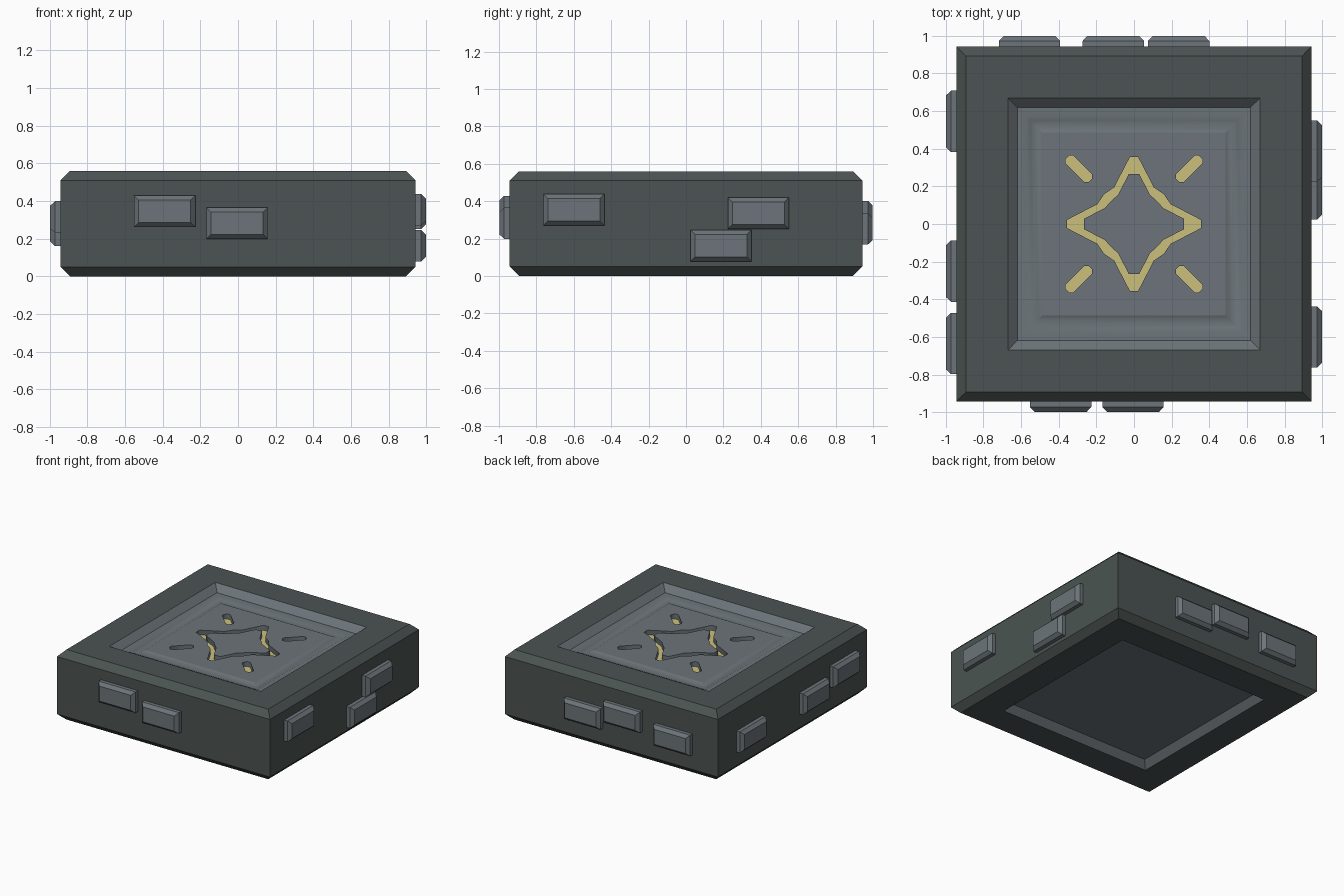
import bpy, bmesh, math
from mathutils import Matrix, Vector

if "Cube" in bpy.data.objects:
    bpy.data.objects.remove(bpy.data.objects["Cube"])


def material(name, rgb):
    m = bpy.data.materials.new(name)
    m.diffuse_color = (*rgb, 1)
    m.use_nodes = True
    m.node_tree.nodes["Principled BSDF"].inputs["Base Color"].default_value = m.diffuse_color
    return m


DARK = material("dark green grey stone", (0.070, 0.088, 0.084))
GREY = material("blue grey stone", (0.150, 0.175, 0.192))
GOLD = material("pale gold", (0.60, 0.53, 0.20))


def mesh_object(name, bm, mats):
    me = bpy.data.meshes.new(name)
    bm.to_mesh(me)
    bm.free()
    for m in mats:
        me.materials.append(m)
    ob = bpy.data.objects.new(name, me)
    bpy.context.collection.objects.link(ob)
    return ob


def loft(bm, rings):
    """Rectangular rings (half width, half depth, z, material of the band above)."""
    prev = None
    for hx, hy, z, mat in rings:
        cur = [bm.verts.new((sx * hx, sy * hy, z))
               for sx, sy in ((-1, -1), (1, -1), (1, 1), (-1, 1))]
        if prev:
            for i in range(4):
                j = (i + 1) % 4
                f = bm.faces.new((prev[i], prev[j], cur[j], cur[i]))
                f.material_index = prev_mat
        else:
            f = bm.faces.new(cur[::-1])
            f.material_index = mat
        prev, prev_mat = cur, mat
    return prev


# Block: bottom recess, chamfered body, top recess with a shallow groove
H, FLOOR, INNER = 0.56, 0.51, 0.485
profile = [(0.62, 0.05, 1), (0.67, 0, 0), (0.8925, 0, 0), (0.9425, 0.05, 0),
           (0.9425, H - 0.05, 0), (0.8925, H, 0), (0.67, H, 1), (0.62, FLOOR, 1),
           (0.575, FLOOR, 1), (0.55, FLOOR - 0.012, 1), (0.53, FLOOR - 0.015, 1),
           (0.51, FLOOR - 0.012, 1), (INNER, FLOOR, 1)]
bm = bmesh.new()
loft(bm, [(h, h, z, m) for h, z, m in profile])
block = mesh_object("block", bm, [DARK, GREY])
bpy.context.view_layer.objects.active = block
block.select_set(True)
bpy.ops.object.shade_smooth_by_angle(angle=math.radians(30))
block.select_set(False)


# Carved panel: flat filled outline with emblem-shaped holes
def turned(points, k):
    r = Matrix.Rotation(-k * math.pi / 2, 2)
    return [r @ Vector(p) for p in points]


star_outer = [(0.022, 0.355), (0.105, 0.195), (0.158, 0.158), (0.195, 0.105), (0.355, 0.022)]
star_inner = [(0.028, 0.265), (0.085, 0.155), (0.122, 0.122), (0.155, 0.085), (0.265, 0.028)]
bar = [(-0.07, -0.03), (0.07, -0.03), (0.087, -0.013), (0.087, 0.013),
       (0.07, 0.03), (-0.07, 0.03), (-0.087, 0.013), (-0.087, -0.013)]
spin = Matrix.Rotation(math.pi / 4, 2)
bar = [spin @ Vector(p) + Vector((0.293, 0.293)) for p in bar]

outlines = [turned([(INNER, INNER)], k)[0] for k in range(4)],
outlines = list(outlines)
for shape in (star_outer, star_inner):
    outlines.append([p for k in range(4) for p in turned(shape, k)])
outlines += [turned(bar, k) for k in range(4)]

DEPTH = 0.04
cu = bpy.data.curves.new("panel_outline", 'CURVE')
cu.dimensions = '2D'
cu.fill_mode = 'BOTH'
cu.extrude = DEPTH / 2
for pts in outlines:
    s = cu.splines.new('POLY')
    s.points.add(len(pts) - 1)
    for sp, p in zip(s.points, pts):
        sp.co = (p[0], p[1], 0, 1)
    s.use_cyclic_u = True
cu.materials.append(GREY)
panel = bpy.data.objects.new("carved_panel", cu)
panel.location.z = FLOOR - DEPTH / 2
bpy.context.collection.objects.link(panel)
bpy.context.view_layer.objects.active = panel
panel.select_set(True)
bpy.ops.object.convert(target='MESH')

# Gold plate at the bottom of the carving
bm = bmesh.new()
bm.faces.new(loft(bm, [(0.42, 0.42, FLOOR - DEPTH - 0.006, 0),
                       (0.42, 0.42, FLOOR - DEPTH + 0.001, 0)]))
mesh_object("gold_inlay", bm, [GOLD])

# Raised bricks on each side: (position along the world axis, height)
sides = {
    "front": (0, 1, [(-0.39, 0.345), (-0.005, 0.282)]),
    "right": (90, 1, [(-0.60, 0.354), (0.387, 0.335), (0.187, 0.162)]),
    "back": (180, -1, [(0.237, 0.252), (-0.11, 0.318), (-0.555, 0.252)]),
    "left": (270, -1, [(0.545, 0.245), (-0.25, 0.245), (-0.635, 0.315)]),
}
for side, (angle, sign, spots) in sides.items():
    for n, (along, z) in enumerate(spots, 1):
        bm = bmesh.new()
        bm.faces.new(loft(bm, [(0.163, 0.084, -0.01, 0), (0.163, 0.084, 0.03, 0),
                               (0.139, 0.060, 0.055, 0)]))
        bm.transform(Matrix.Rotation(math.radians(angle), 4, 'Z')
                     @ Matrix.Translation((sign * along, -0.9425, z))
                     @ Matrix.Rotation(math.pi / 2, 4, 'X'))
        mesh_object(f"{side}_brick_{n}", bm, [GREY])
